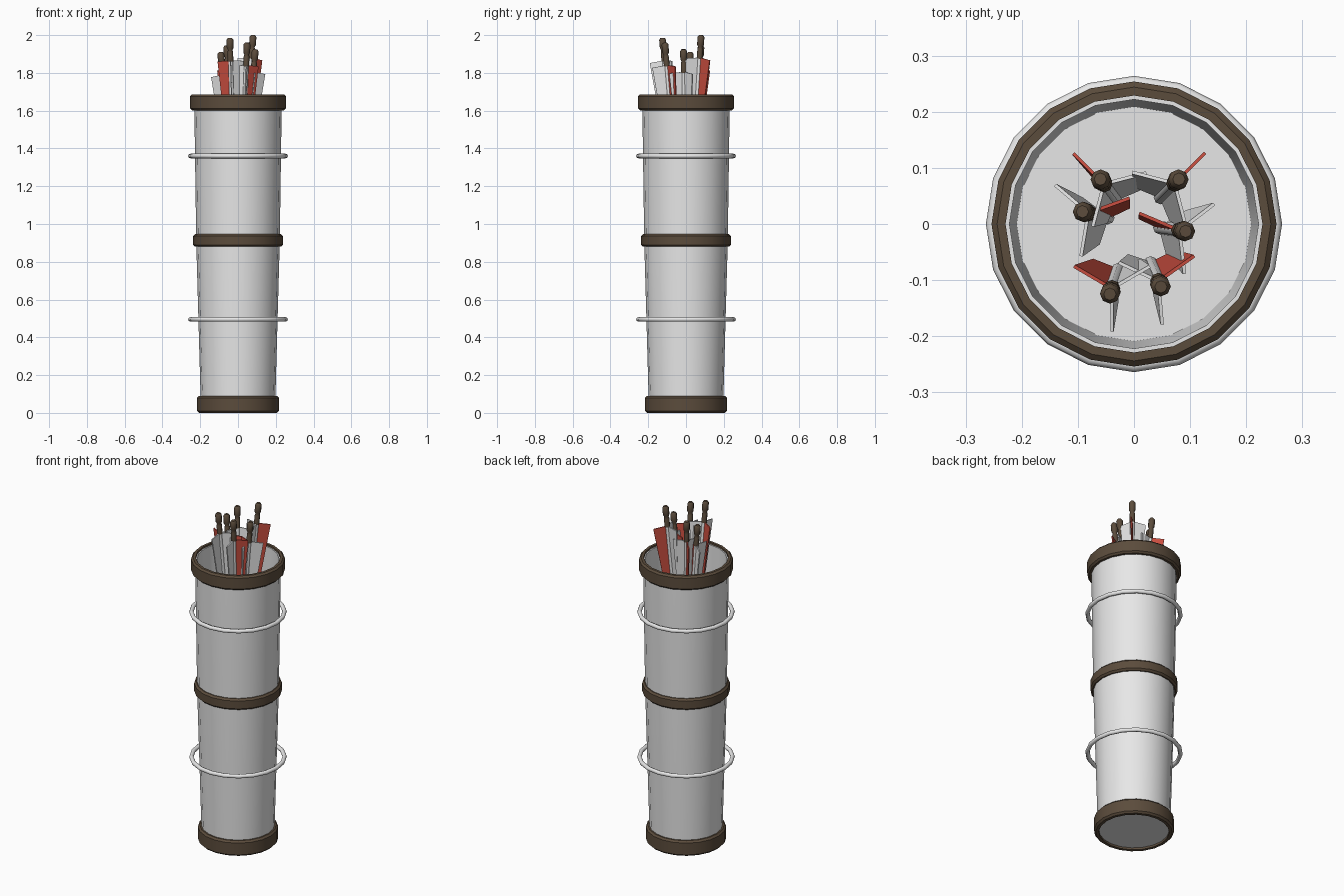
import bpy, bmesh
from math import radians, cos, sin, tau
from mathutils import Vector, Matrix

cube = bpy.data.objects.get("Cube")
if cube:
    bpy.data.objects.remove(cube, do_unlink=True)


def material(name, rgb):
    m = bpy.data.materials.new(name)
    m.use_nodes = True
    m.diffuse_color = (*rgb, 1)
    bsdf = next(n for n in m.node_tree.nodes if n.type == 'BSDF_PRINCIPLED')
    bsdf.inputs["Base Color"].default_value = (*rgb, 1)
    return m


PALE = material("pale_grey", (0.8, 0.8, 0.8))
BROWN = material("dark_brown", (0.105, 0.072, 0.045))
RED = material("feather_red", (0.58, 0.075, 0.05))


def finish(name, bm, mat, angle=None):
    bmesh.ops.recalc_face_normals(bm, faces=bm.faces)
    mesh = bpy.data.meshes.new(name)
    bm.to_mesh(mesh)
    bm.free()
    mesh.materials.append(mat)
    ob = bpy.data.objects.new(name, mesh)
    bpy.context.collection.objects.link(ob)
    if angle:
        bpy.ops.object.select_all(action='DESELECT')
        ob.select_set(True)
        bpy.context.view_layer.objects.active = ob
        bpy.ops.object.shade_smooth_by_angle(angle=radians(angle))
    return ob


def lathe(name, profile, mat, sides=20, closed=False, angle=30):
    """Spin (radius, height) points around z; open profiles get capped ends."""
    bm = bmesh.new()
    rings = [[bm.verts.new((r * cos(tau * i / sides), r * sin(tau * i / sides), z))
              for i in range(sides)] for r, z in profile]
    pairs = list(zip(rings, rings[1:]))
    if closed:
        pairs.append((rings[-1], rings[0]))
    else:
        bm.faces.new(rings[0])
        bm.faces.new(rings[-1])
    for a, b in pairs:
        for i in range(sides):
            j = (i + 1) % sides
            bm.faces.new((a[i], a[j], b[j], b[i]))
    return finish(name, bm, mat, angle)


# Tapered hollow tube with an inner floor
lathe("quiver_body", [(0.196, 0.012), (0.221, 0.9), (0.232, 1.675),
                      (0.222, 1.675), (0.209, 0.8)], PALE)


# Bevelled bands around the tube
def band(name, outer, inner, low, high, bevel=0.01):
    lathe(name, [(inner, low), (outer - bevel, low), (outer, low + bevel),
                 (outer, high - bevel), (outer - bevel, high), (inner, high)],
          BROWN, closed=True)


band("base_band", 0.217, 0.19, 0, 0.09)
band("middle_band", 0.237, 0.215, 0.88, 0.946)
band("rim_band", 0.254, 0.229, 1.602, 1.686)

# Thin hoops standing off the tube
for name, z in (("lower_hoop", 0.495), ("upper_hoop", 1.36)):
    tube = [(0.252 + 0.012 * cos(tau * k / 8), z + 0.012 * sin(tau * k / 8)) for k in range(8)]
    lathe(name, tube, PALE, closed=True, angle=50)


# Flat feather, hanging below the nock and narrowing downwards
def feather(name, turn, mat):
    outline = [(0.006, -0.12), (0.078, -0.127), (0.05, -0.42), (0.008, -0.49)]
    bm = bmesh.new()
    face = bm.faces.new([bm.verts.new((r, -0.003, z)) for r, z in outline])
    out = bmesh.ops.extrude_face_region(bm, geom=[face])
    moved = [v for v in out["geom"] if isinstance(v, bmesh.types.BMVert)]
    bmesh.ops.translate(bm, verts=moved, vec=(0, 0.006, 0))
    bmesh.ops.rotate(bm, verts=bm.verts, matrix=Matrix.Rotation(radians(turn), 3, 'Z'))
    return finish(name, bm, mat)


# Arrows leaning out from the centre: nock x, y, z and red feather direction
NOCK = [(0.011, 0), (0.018, -0.01), (0.018, -0.052), (0.012, -0.064), (0.015, -0.075), (0.015, -0.125)]
ARROWS = [(-0.06, 0.08, 1.945, 135), (0.08, 0.08, 2.0, 45),
          (-0.092, 0.022, 1.91, 20), (0.092, -0.013, 1.925, 157),
          (-0.043, -0.125, 1.985, 150), (0.048, -0.112, 1.96, 35)]
for n, (x, y, z, turn) in enumerate(ARROWS, 1):
    axis = (Vector((x, y, 0)).normalized() * 0.09 + Vector((0, 0, 1))).normalized()
    tilt = Vector((0, 0, 1)).rotation_difference(axis).to_matrix().to_4x4()
    parts = [lathe(f"arrow_{n}_nock", NOCK, BROWN, sides=8, angle=50),
             lathe(f"arrow_{n}_shaft", [(0.012, -0.12), (0.012, -0.52)], PALE, sides=8, angle=50)]
    for k in range(3):
        parts.append(feather(f"arrow_{n}_feather_{k + 1}", turn + 120 * k, PALE if k else RED))
    for ob in parts:
        ob.matrix_world = Matrix.Translation((x, y, z)) @ tilt
